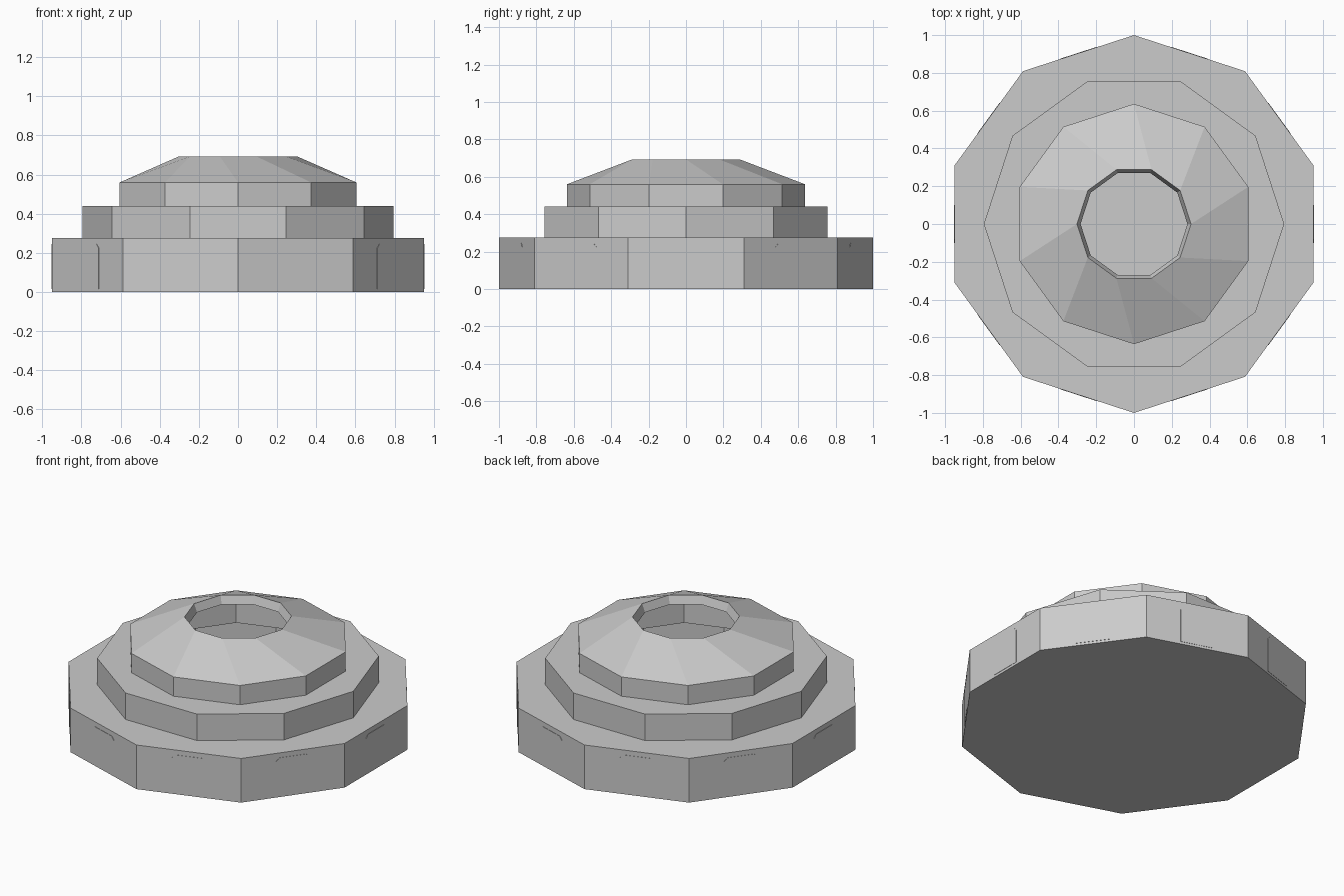
import bpy, bmesh, math

if "Cube" in bpy.data.objects:
    bpy.data.objects.remove(bpy.data.objects["Cube"])

N = 10
T = 0.055          # wall thickness
D = T / math.cos(math.pi / N)


def finish(name, bm):
    bmesh.ops.recalc_face_normals(bm, faces=bm.faces)
    me = bpy.data.meshes.new(name)
    bm.to_mesh(me)
    bm.free()
    ob = bpy.data.objects.new(name, me)
    bpy.context.collection.objects.link(ob)
    return ob


# Stepped hollow shell: rings of (radius, height, number of half-step twists)
outer = [(1.0, 0.0, 0), (1.0, 0.275, 0), (0.795, 0.275, 1), (0.795, 0.44, 1),
         (0.636, 0.44, 2), (0.636, 0.56, 2), (0.302, 0.693, 3)]
inner = [(0.283, 0.643, 3)]
inner += [(r - D, z - T, p) for r, z, p in reversed(outer[1:6])]
inner[1] = (0.636 - D, 0.525, 2)
inner.append((1.0 - D, T, 0))

bm = bmesh.new()
rings = []
for r, z, p in outer + inner:
    angles = [math.pi / 2 + (2 * i - p) * math.pi / N for i in range(N)]
    rings.append([bm.verts.new((r * math.cos(a), r * math.sin(a), z)) for a in angles])
for k, (a, b) in enumerate(zip(rings, rings[1:])):
    for i in range(N):
        j = (i + 1) % N
        if k < len(outer) - 1:
            bm.faces.new((a[i], a[j], b[j], b[i]))
        else:
            bm.faces.new((a[j], b[j], b[i], a[i]))
bm.faces.new(list(reversed(rings[0])))
bm.faces.new(rings[-1])
finish("stepped_shell", bm)

# Doors: one chamfered panel set through each wall of the lowest tier
profile = [(-0.1, 0.015), (0.1, 0.015), (0.1, 0.225), (0.08, 0.245),
           (-0.08, 0.245), (-0.1, 0.225)]
for k in range(N):
    a = 2 * math.pi * k / N
    c, s = math.cos(a), math.sin(a)
    bm = bmesh.new()
    loops = [[bm.verts.new((d * c - u * s, d * s + u * c, z)) for u, z in profile]
             for d in (0.893, 0.953)]
    bm.faces.new(loops[0])
    bm.faces.new(loops[1])
    for i in range(len(profile)):
        j = (i + 1) % len(profile)
        bm.faces.new((loops[0][i], loops[0][j], loops[1][j], loops[1][i]))
    finish(f"door_{k + 1}", bm)
